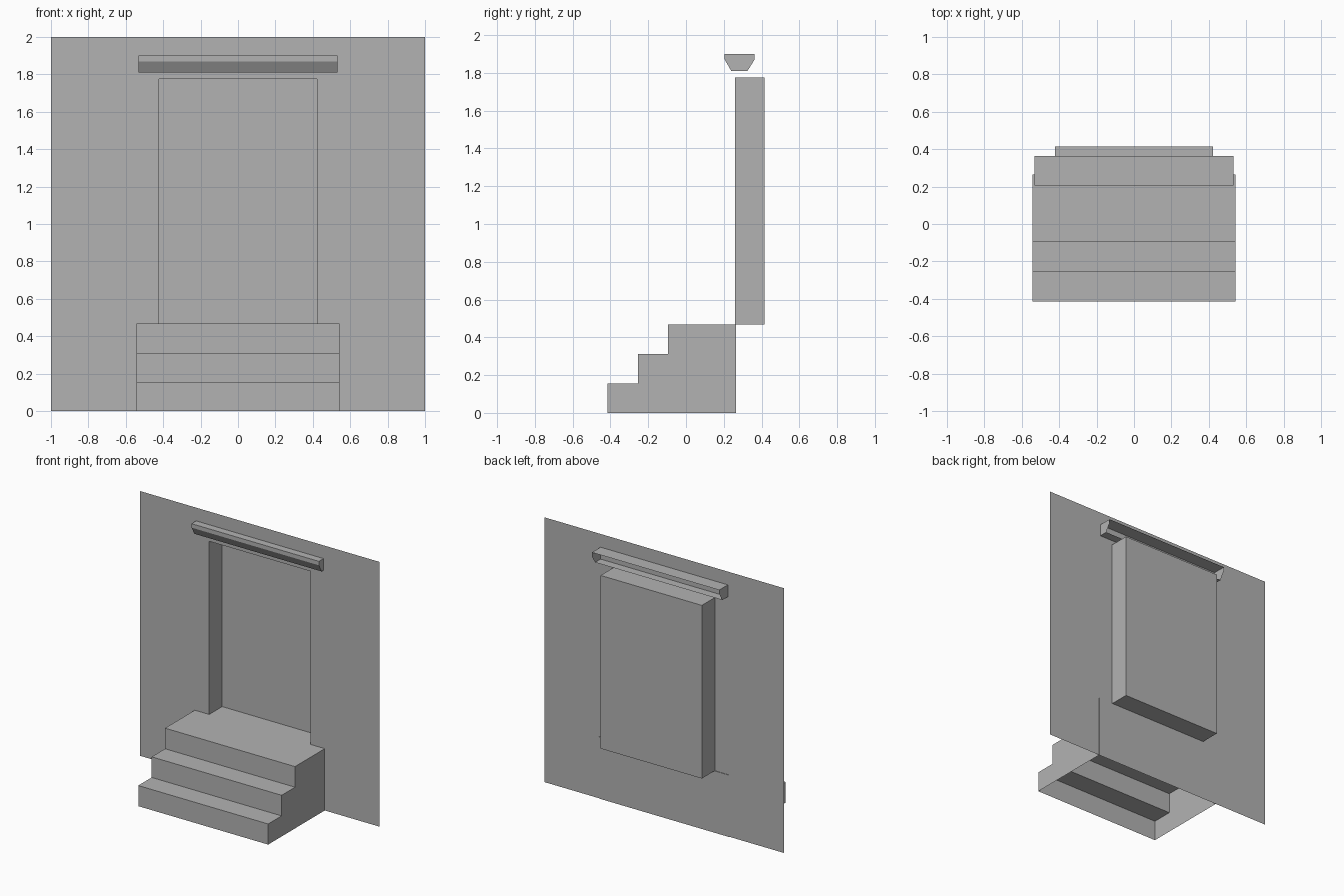
import bpy

default = bpy.data.objects.get("Cube")
if default:
    bpy.data.objects.remove(default)

# Single stone colour
stone = bpy.data.materials.new("grey_stone")
stone.use_nodes = True
GREY = (0.45, 0.45, 0.45, 1)
stone.diffuse_color = GREY
stone.node_tree.nodes["Principled BSDF"].inputs["Base Color"].default_value = GREY

# Main dimensions
WALL_Y, BACK_Y, FRONT_Y = 0.26, 0.415, -0.415
DOOR_W, DOOR_TOP, SILL = 0.423, 1.775, 0.467
STEP_W, LINTEL_W = 0.543, 0.532


def make(name, verts, faces):
    mesh = bpy.data.meshes.new(name)
    mesh.from_pydata(verts, [], faces)
    mesh.materials.append(stone)
    obj = bpy.data.objects.new(name, mesh)
    bpy.context.collection.objects.link(obj)
    return obj


def extrude_x(name, profile, half, skip):
    """Sweep a (y, z) profile, clockwise seen from +x, leaving out listed sides."""
    n = len(profile)
    verts = [(x, y, z) for x in (-half, half) for y, z in profile]
    faces = [(i, (i + 1) % n, n + (i + 1) % n, n + i)
             for i in range(n) if i not in skip]
    faces = [f[::-1] for f in faces]
    faces += [tuple(range(n)), tuple(range(2 * n - 1, n - 1, -1))]
    return make(name, verts, faces)


# Thin wall with a doorway opening
outer = [(-1, 0), (1, 0), (1, 2), (-1, 2)]
inner = [(-DOOR_W, SILL), (DOOR_W, SILL), (DOOR_W, DOOR_TOP), (-DOOR_W, DOOR_TOP)]
make("wall", [(x, WALL_Y, z) for x, z in outer + inner],
     [(i, (i + 1) % 4, 4 + (i + 1) % 4, 4 + i) for i in range(4)])

# Door recess: a box open at the front
make("door_recess", [(x, y, z) for y in (WALL_Y, BACK_Y) for x, z in inner],
     [(4, 5, 6, 7)] + [(i, (i + 1) % 4, 4 + (i + 1) % 4, 4 + i) for i in range(4)])

# Three steps, open underneath, reaching just behind the wall
profile = []
for i in range(3):
    y = FRONT_Y + 0.16 * i
    profile += [(y, SILL * i / 3), (y, SILL * (i + 1) / 3)]
profile += [(WALL_Y + 0.004, SILL), (WALL_Y + 0.004, 0)]
extrude_x("front_steps", profile, STEP_W, skip={len(profile) - 1})

# Lintel with a bevelled underside, open at the back
lintel = [(0.24, 1.81), (0.205, 1.87), (0.205, 1.9),
          (0.363, 1.9), (0.363, 1.87), (0.325, 1.81)]
extrude_x("door_lintel", lintel, LINTEL_W, skip={3, 4})
